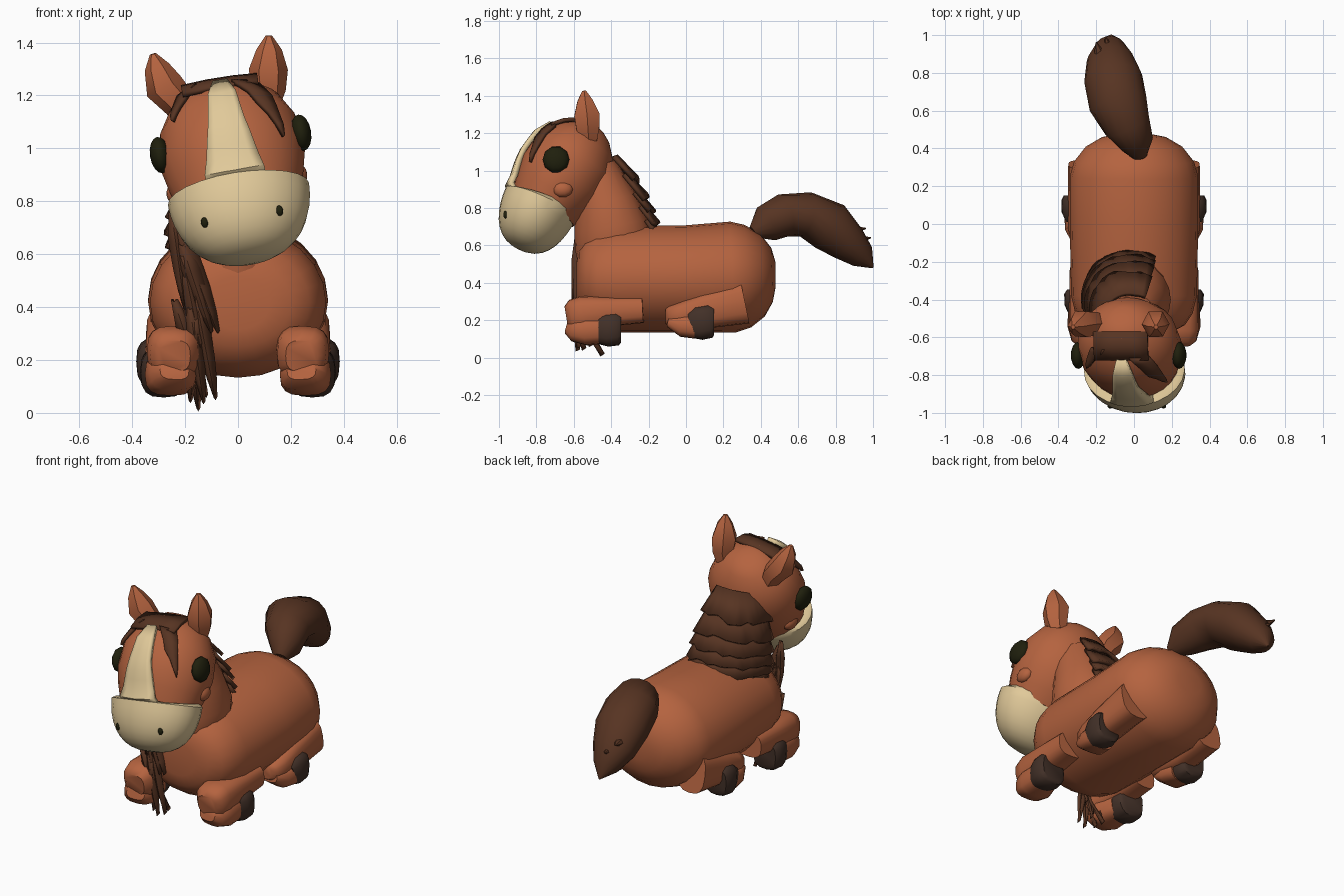
import bpy, bmesh, math, random
from math import sin, cos, pi
from mathutils import Vector, Matrix
from mathutils.bvhtree import BVHTree

if "Cube" in bpy.data.objects:
    bpy.data.objects.remove(bpy.data.objects["Cube"])
rng = random.Random(4)
X = Vector((1, 0, 0))


def material(name, rgb):
    m = bpy.data.materials.new(name)
    m.use_nodes = True
    m.diffuse_color = (*rgb, 1)
    m.node_tree.nodes["Principled BSDF"].inputs["Base Color"].default_value = (*rgb, 1)
    return m


COAT = material("chestnut coat", (0.46, 0.125, 0.05))
HAIR = material("dark brown hair", (0.095, 0.034, 0.016))
HOOF = material("hoof brown", (0.055, 0.03, 0.021))
CREAM = material("cream", (0.75, 0.585, 0.32))
EYE = material("dark olive", (0.014, 0.014, 0.004))

# The head leans slightly to one side
ROLL = (Matrix.Translation((0.014, 0, 0.75)) @ Matrix.Rotation(math.radians(-9), 4, "Y")
        @ Matrix.Translation((0, 0, -0.75)))


def finish(name, bm, mat, roll=False, thick=0, angle=45):
    bmesh.ops.remove_doubles(bm, verts=bm.verts, dist=0.0005)
    bmesh.ops.recalc_face_normals(bm, faces=bm.faces)
    me = bpy.data.meshes.new(name)
    bm.to_mesh(me)
    bm.free()
    if roll:
        me.transform(ROLL)
    me.materials.append(mat)
    ob = bpy.data.objects.new(name, me)
    bpy.context.collection.objects.link(ob)
    if thick:
        mod = ob.modifiers.new("thickness", "SOLIDIFY")
        mod.thickness, mod.offset = thick, 0
    bpy.ops.object.select_all(action="DESELECT")
    ob.select_set(True)
    bpy.context.view_layer.objects.active = ob
    bpy.ops.object.shade_smooth_by_angle(angle=math.radians(angle))
    return ob


def skin(bm, rows, closed):
    vs = [[bm.verts.new(p) for p in r] for r in rows]
    for a, b in zip(vs, vs[1:]):
        n = len(a)
        for i in range(n if closed else n - 1):
            j = (i + 1) % n
            bm.faces.new((a[i], a[j], b[j], b[i]))
    return vs


def frame(pts, i):
    t = (pts[min(i + 1, len(pts) - 1)] - pts[max(i - 1, 0)]).normalized()
    u = (X - t * t.dot(X)).normalized()
    return u, t.cross(u)


def loft(name, stations, mat, sides=20, power=1, roll=False):
    """Skin rings (x, y, z, half width, half height) square to their path."""
    pts = [Vector(s[:3]) for s in stations]
    rows = []
    for i, s in enumerate(stations):
        u, v = frame(pts, i)
        ring = []
        for k in range(sides):
            c, d = cos(2 * pi * k / sides), sin(2 * pi * k / sides)
            c, d = (math.copysign(abs(q) ** power, q) for q in (c, d))
            ring.append(pts[i] + u * s[3] * c + v * s[4] * d)
        rows.append(ring)
    bm = bmesh.new()
    vs = skin(bm, rows, True)
    bm.faces.new(vs[0])
    bm.faces.new(vs[-1])
    return finish(name, bm, mat, roll)


def ball(name, centre, radii, mat):
    bm = bmesh.new()
    bmesh.ops.create_uvsphere(bm, u_segments=10, v_segments=8, radius=1)
    bm.transform(Matrix.Translation(centre) @ Matrix.Diagonal((*radii, 1))
                 @ Matrix.Rotation(pi / 2, 4, "Y"))
    return finish(name, bm, mat, True)


def surface(ob):
    bm = bmesh.new()
    bm.from_mesh(ob.data)
    bm.transform(ROLL.inverted())
    tree = BVHTree.FromBMesh(bm)
    bm.free()
    return tree


# Body and neck
loft("body", [(0, -.585, .415, .12, .1), (0, -.572, .415, .2, .165), (0, -.535, .415, .27, .22),
              (0, -.475, .417, .31, .262), (0, -.38, .418, .333, .285), (0, 0, .42, .34, .287),
              (0, .25, .43, .34, .297), (0, .33, .435, .318, .275), (0, .41, .44, .255, .22),
              (0, .46, .442, .17, .145), (0, .478, .442, .08, .07)], COAT, sides=24)
NECK = [(0, -.37, .45, .14, .19), (0, -.385, .6, .185, .21), (0, -.40, .7, .195, .2),
        (0, -.43, .83, .17, .17), (0, -.49, 1.02, .12, .12)]
loft("neck", NECK, COAT)

# Head: skull rings along the face axis, then the rounded muzzle cap
AXIS = Vector((0, -.53, -.85))
skull = [(-.28, .06, .06), (-.25, .13, .115), (-.18, .215, .183), (-.08, .265, .236),
         (.05, .275, .243), (.15, .255, .22), (.23, .23, .19)]
head = loft("head", [(*(Vector((0, -.64, 1)) + AXIS * s), a, b) for s, a, b in skull],
            COAT, sides=24, roll=True)
cap = [(0, -.77, .842, .25, .193)]
for i in range(10):
    a = pi / 2 * min(i / 9, .985)
    centre = Vector((0, -.775 + .04 * sin(a), .828)) + AXIS * .292 * sin(a)
    cap.append((*centre, .27 * cos(a) ** .76, .206 * cos(a) ** .76))
muzzle = loft("muzzle", cap, CREAM, sides=24, roll=True)
skin_tree, muzzle_tree = surface(head), surface(muzzle)

# Face stripe laid over the front of the head
rows = []
for i in range(9):
    z, w = .868 + .0465 * i, (.045 + .065 * (1 - i / 8) ** 1.2 if i < 8 else .025)
    row = []
    for k in range(-3, 4):
        hit, normal = skin_tree.ray_cast(Vector((w * k / 3, -2, z)), Vector((0, 1, 0)))[:2]
        row.append(hit + normal * (.016 + max(0, .034 - .016 * i)))
    rows.append(row)
bm = bmesh.new()
skin(bm, rows, False)
finish("face_stripe", bm, CREAM, True, .03)

# Paired head parts
for side, sx, root in (("left", 1, .17), ("right", -1, .13)):
    ear = [(root, -.52, 1.14, .05, .05), (root + .02, -.525, 1.2, .064, .07),
           (.2, -.53, 1.275, .074, .078), (.215, -.54, 1.35, .048, .047),
           (.222, -.545, 1.402, .012, .012)]
    loft(side + "_ear", [(sx * s[0] - .015, *s[1:]) for s in ear], COAT, sides=6, roll=True)
    ball(side + "_eye", (sx * .27, -.695, 1.02), (.038, .072, .073), EYE)
    ball(side + "_cheek", (sx * .235, -.66, .865), (.034, .056, .045), COAT)
    hit = muzzle_tree.ray_cast(Vector((sx * .143, -2, .742)), Vector((0, 1, 0)))[0]
    ball(side + "_nostril", hit, (.014, .012, .021), EYE)

# Forelock: a flat fringe with strands on the brow
bm = bmesh.new()
skin(bm, [[(x, y, z - abs(x) * .06) for x in (-.15, -.05, .05, .14)]
          for y, z in ((-.57, 1.268), (-.65, 1.264), (-.72, 1.24))], False)
finish("forelock_top", bm, HAIR, True, .02, 20)


def brow_strand(name, start, end, width):
    a, b = Vector(start), Vector(end)
    rows = []
    for i in range(7):
        f = i / 6
        w = width * (1 - f ** 1.5) + .003
        row = []
        for k in (-1, 0, 1):
            p, n, _, _ = skin_tree.find_nearest(a.lerp(b, f) + X * w * k)
            row.append(p + n * .014)
        rows.append(row)
    bm = bmesh.new()
    skin(bm, rows, False)
    finish(name, bm, HAIR, True, .018)


brow_strand("forelock_left", (.1, -.71, 1.25), (.2, -.83, 1.015), .055)
brow_strand("forelock_right", (-.13, -.66, 1.24), (-.2, -.76, 1.14), .045)

# Mane: overlapping flared rows around the back and right of the neck
neck_pts = [Vector(s[:3]) for s in NECK]


def neck_point(s, phi, lift):
    i = min(int(s), 3)
    f = s - i
    ua, va = frame(neck_pts, i)
    ub, vb = frame(neck_pts, i + 1)
    u, v = ua.lerp(ub, f), va.lerp(vb, f)
    lift += .03 * max(0, -cos(phi))
    rx, rv = (NECK[i][k] * (1 - f) + NECK[i + 1][k] * f + lift for k in (3, 4))
    return neck_pts[i].lerp(neck_pts[i + 1], f) + u * rx * cos(phi) + v * rv * sin(phi)


bm = bmesh.new()
for r in range(6):
    top = 4.1 - r * .53
    upper, lower = [], []
    for k in range(15):
        phi = math.radians(62 + k * 9.2)
        upper.append(neck_point(top, phi, .012))
        drop = top - .68 - rng.uniform(0, .2)
        lower.append(neck_point(max(drop, 0), phi, .05))
    skin(bm, [upper, lower], False)
finish("mane", bm, HAIR, thick=.02, angle=25)

# Long locks hanging over the right of the chest: root x, root z, tip x, tip z, width
locks = [(-.25, .76, -.2, .4, .025), (-.23, .72, -.075, .31, .035), (-.21, .64, -.1, .31, .034),
         (-.19, .45, -.15, .02, .03), (-.16, .45, -.085, .06, .027),
         (-.16, .36, -.18, .05, .025), (-.24, .43, -.12, .07, .026),
         (-.21, .6, -.13, .2, .034), (-.18, .4, -.13, .045, .025)]
bm = bmesh.new()
for n, (x0, z0, x1, z1, w) in enumerate(locks):
    rows = []
    for f, g in ((0, .35), (.3, 1), (.6, .85), (.82, .5), (1, .03)):
        x, z = x0 + (x1 - x0) * f, z0 + (z1 - z0) * f
        back = max(0, .25 - z) * (.1 + .17 * (n % 4))
        y = -.592 + .15 * max(0, z - .55) + back - .006 * (n % 3)
        rows.append([(x - w * g, y + .015, z), (x, y, z - .01), (x + w * g, y + .015, z)])
    skin(bm, rows, False)
finish("chest_locks", bm, HAIR, thick=.014, angle=25)

# Folded legs with hooves tucked under
for side, sx in (("left", 1), ("right", -1)):
    def limb(name, stations, mat):
        loft(side + name, [(sx * s[0], *s[1:]) for s in stations], mat, 16, .7)

    limb("_front_leg", [(.26, -.23, .255, .08, .07), (.255, -.42, .245, .088, .08),
                        (.245, -.55, .23, .1, .1), (.24, -.61, .22, .092, .09),
                        (.24, -.64, .215, .06, .06)], COAT)
    limb("_front_shin", [(.24, -.635, .16, .055, .035), (.245, -.6, .15, .088, .065),
                         (.255, -.53, .145, .098, .08), (.27, -.43, .15, .08, .075)], COAT)
    limb("_front_hoof", [(.275, -.46, .15, .075, .08), (.28, -.42, .15, .088, .092),
                         (.285, -.365, .155, .085, .09), (.285, -.348, .155, .07, .075)], HOOF)
    limb("_rear_leg", [(.26, .315, .295, .088, .115), (.262, .1, .25, .088, .095),
                       (.26, -.03, .225, .09, .07), (.26, -.09, .22, .07, .055),
                       (.26, -.11, .22, .04, .04)], COAT)
    limb("_rear_shin", [(.27, -.09, .19, .06, .03), (.28, -.02, .17, .085, .06),
                        (.29, .06, .165, .08, .065)], COAT)
    limb("_rear_hoof", [(.295, .03, .175, .07, .075), (.3, .07, .185, .083, .092),
                        (.305, .13, .195, .08, .09), (.305, .15, .195, .068, .075)], HOOF)

# Tail with a few split ends
loft("tail", [(.03, .36, .67, .04, .035), (.015, .43, .715, .09, .1), (-.035, .52, .76, .125, .115),
              (-.085, .64, .765, .155, .122), (-.11, .77, .70, .155, .137),
              (-.125, .87, .61, .125, .105), (-.125, .945, .54, .075, .07),
              (-.12, 1.0, .48, .004, .004)], HAIR, sides=16)
for i, (x, y, z) in enumerate(((-.2, .962, .69), (-.15, .988, .64))):
    loft("tail_tip_%d" % (i + 1), [(x + .03, y - .11, z - .01, .05, .035),
                                   (x, y, z, .004, .004)], HAIR, sides=6)
